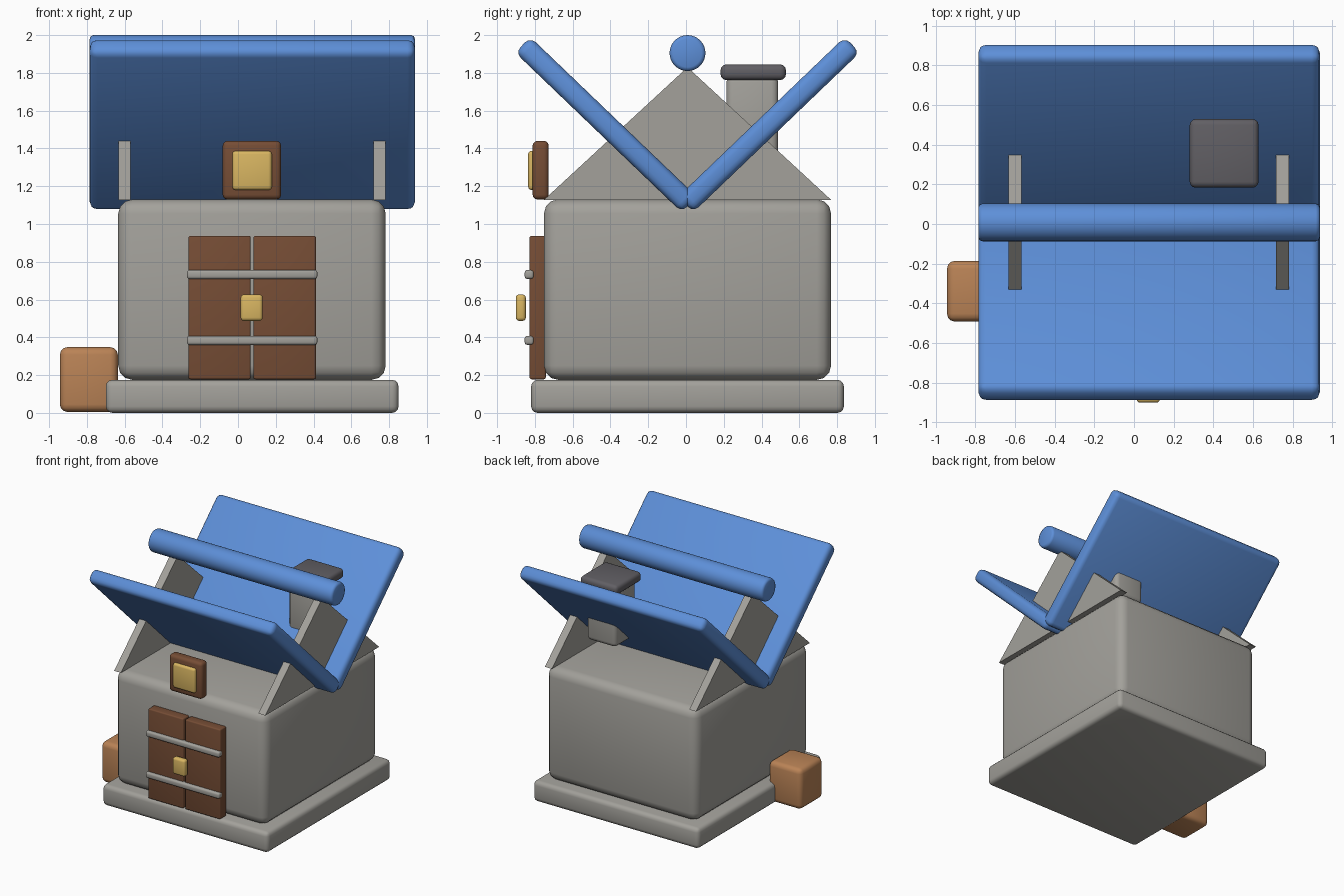
import bpy, bmesh, math
from mathutils import Matrix, Vector

if "Cube" in bpy.data.objects:
    bpy.data.objects.remove(bpy.data.objects["Cube"])


def material(name, srgb):
    m = bpy.data.materials.new(name)
    lin = [((c / 255 + 0.055) / 1.055) ** 2.4 for c in srgb]
    m.diffuse_color = (*lin, 1.0)
    m.use_nodes = True
    m.node_tree.nodes["Principled BSDF"].inputs["Base Color"].default_value = m.diffuse_color
    return m


STONE = material("stone_grey", (163, 161, 155))
BLUE = material("roof_blue", (93, 143, 216))
WOOD = material("dark_wood", (118, 77, 53))
GOLD = material("gold", (217, 182, 98))
CRATE = material("light_wood", (186, 131, 86))
SLATE = material("slate", (97, 95, 100))

CX, CY = 0.076, 0.008      # centre of the house in plan


def finish(name, bm, mat, smooth=True):
    bmesh.ops.recalc_face_normals(bm, faces=bm.faces)
    me = bpy.data.meshes.new(name)
    bm.to_mesh(me)
    bm.free()
    me.materials.append(mat)
    ob = bpy.data.objects.new(name, me)
    bpy.context.collection.objects.link(ob)
    for p in me.polygons:
        p.use_smooth = smooth
    return ob


def box(name, x, y, z, mat, bevel, tilt=0.0):
    """Rounded box from (min, max) ranges, tilted about x through its centre."""
    lo, hi = Vector((x[0], y[0], z[0])), Vector((x[1], y[1], z[1]))
    bm = bmesh.new()
    bmesh.ops.create_cube(bm, size=1.0)
    bmesh.ops.scale(bm, vec=hi - lo, verts=bm.verts)
    bmesh.ops.bevel(bm, geom=bm.edges[:], offset=bevel, segments=3,
                    profile=0.5, affect='EDGES', clamp_overlap=True)
    bmesh.ops.transform(bm, verts=bm.verts, matrix=Matrix.Translation((lo + hi) / 2)
                        @ Matrix.Rotation(tilt, 4, 'X'))
    return finish(name, bm, mat)


def gable(name, x0, x1):
    """Triangular wall prism."""
    bm = bmesh.new()
    tri = [(-0.76, 1.128), (0.76, 1.128), (0.0, 1.83)]
    f = bm.faces.new([bm.verts.new((x0, CY + y, z)) for y, z in tri])
    ext = bmesh.ops.extrude_face_region(bm, geom=[f])
    moved = [v for v in ext["geom"] if isinstance(v, bmesh.types.BMVert)]
    bmesh.ops.translate(bm, vec=(x1 - x0, 0, 0), verts=moved)
    return finish(name, bm, STONE, smooth=False)


# Foundation and walls
box("foundation", (-0.70, 0.85), (CY - 0.828, CY + 0.828), (0, 0.175), STONE, 0.035)
box("walls", (-0.634, 0.782), (CY - 0.76, CY + 0.76), (0.175, 1.13), STONE, 0.075)

# Gable walls
gable("gable_left", -0.632, -0.568)
gable("gable_right", 0.717, 0.782)

# Roof panels opening upwards in a V
ROOF_X = (-0.785, 0.937)
for name, side in (("roof_front", -1), ("roof_back", 1)):
    yc, zc, half, t = CY + side * 0.4314, 1.526, 0.611, 0.0575
    box(name, ROOF_X, (yc - half, yc + half), (zc - t, zc + t), BLUE, 0.04,
        tilt=side * math.radians(43.8))

# Ridge pole
bm = bmesh.new()
bmesh.ops.create_cone(bm, cap_ends=True, segments=32, radius1=0.095, radius2=0.095,
                      depth=ROOF_X[1] - ROOF_X[0])
rim = [e for e in bm.edges if abs(e.verts[0].co.z - e.verts[1].co.z) < 1e-4]
bmesh.ops.bevel(bm, geom=rim, offset=0.02, segments=2, profile=0.5, affect='EDGES')
bmesh.ops.transform(bm, verts=bm.verts,
                    matrix=Matrix.Translation((CX, CY, 1.905)) @ Matrix.Rotation(math.pi / 2, 4, 'Y'))
finish("ridge_pole", bm, BLUE)

# Chimney
box("chimney_stack", (0.317, 0.592), (0.214, 0.488), (1.30, 1.785), STONE, 0.035)
box("chimney_cap", (0.281, 0.628), (0.183, 0.529), (1.762, 1.845), SLATE, 0.03)

# Double door with straps and lock
box("door_left", (-0.262, 0.067), (-0.828, -0.742), (0.178, 0.937), WOOD, 0.01)
box("door_right", (0.082, 0.413), (-0.828, -0.742), (0.178, 0.937), WOOD, 0.01)
for name, z in (("strap_lower", 0.384), ("strap_upper", 0.733)):
    box(name, (-0.27, 0.42), (-0.854, -0.806), (z - 0.024, z + 0.024), STONE, 0.014)
box("door_lock", (0.014, 0.131), (-0.901, -0.848), (0.487, 0.627), GOLD, 0.018)

# Attic window
box("window_frame", (-0.081, 0.228), (-0.812, -0.727), (1.13, 1.44), WOOD, 0.025)
box("window_pane", (-0.03, 0.179), (-0.836, -0.785), (1.18, 1.387), GOLD, 0.018)

# Crate beside the wall
box("crate", (-0.943, -0.636), (-0.492, -0.186), (0.005, 0.348), CRATE, 0.04)
